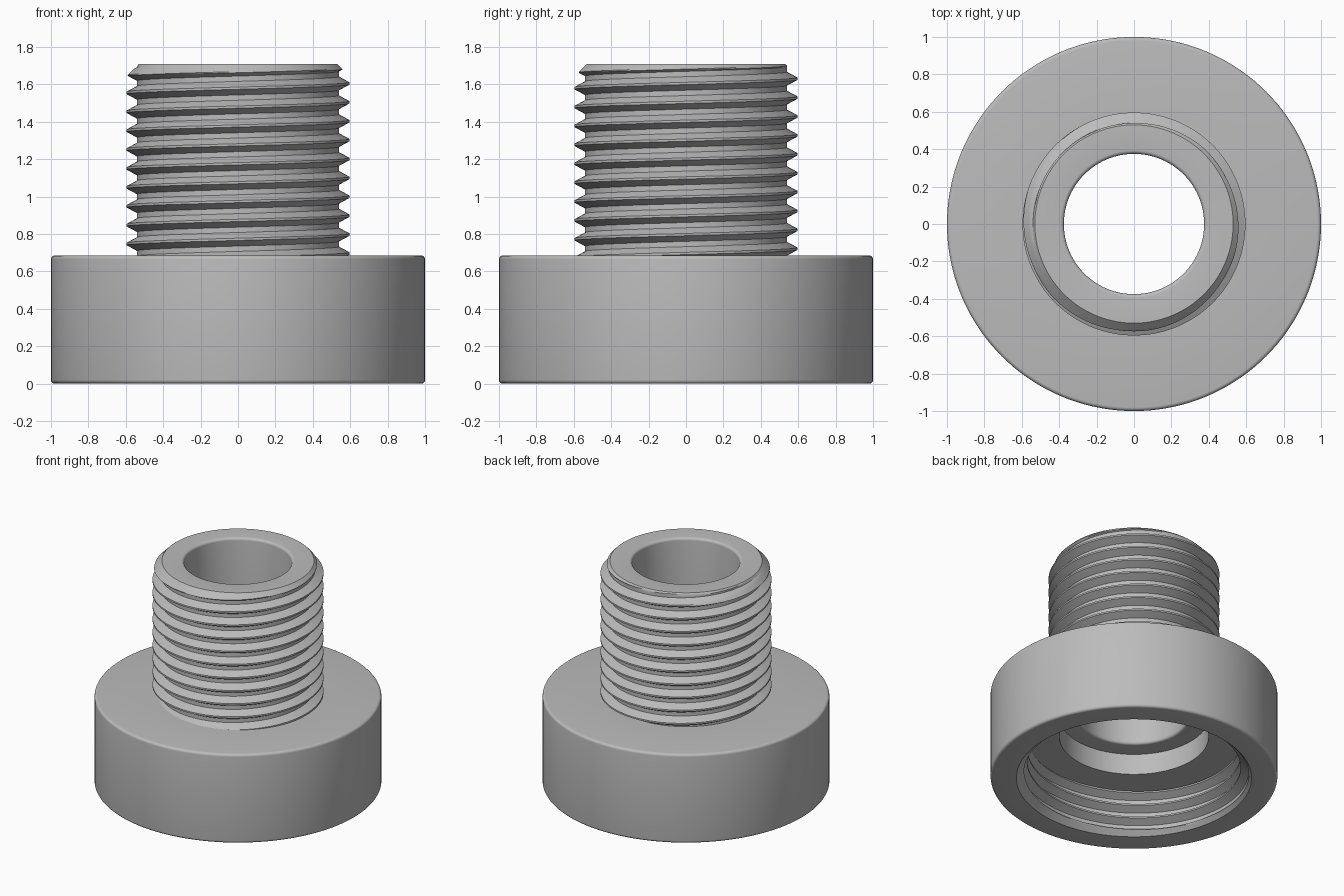
import bpy, bmesh
from math import cos, sin, pi, radians

if "Cube" in bpy.data.objects:
    bpy.data.objects.remove(bpy.data.objects["Cube"])

SEGMENTS = 144
PITCH = 0.101
HEIGHT, BASE_TOP, CEILING = 1.71, 0.685, 0.33

# Single flat colour
grey = bpy.data.materials.new("machined grey")
grey.use_nodes = True
colour = (0.5, 0.5, 0.5, 1)
grey.diffuse_color = colour
grey.node_tree.nodes["Principled BSDF"].inputs["Base Color"].default_value = colour


def sweep(name, section):
    """Skin the (radius, z) sections given for each turn fraction around z."""
    bm = bmesh.new()
    columns = []
    for s in range(SEGMENTS + 1):
        turn = s / SEGMENTS
        a = 2 * pi * turn
        columns.append([bm.verts.new((r * cos(a), r * sin(a), z))
                        for r, z in section(turn)])
    for a, b in zip(columns, columns[1:]):
        for i in range(len(a) - 1):
            bm.faces.new((a[i], b[i], b[i + 1], a[i + 1]))
    bmesh.ops.remove_doubles(bm, verts=bm.verts, dist=0.0002)
    mesh = bpy.data.meshes.new(name)
    bm.to_mesh(mesh)
    bm.free()
    mesh.materials.append(grey)
    obj = bpy.data.objects.new(name, mesh)
    bpy.context.collection.objects.link(obj)
    bpy.ops.object.select_all(action='DESELECT')
    obj.select_set(True)
    bpy.context.view_layer.objects.active = obj
    bpy.ops.object.shade_smooth_by_angle(angle=radians(28))
    return obj


def fillet(r, z, radius, start):
    """Quarter-circle of profile points about a centre."""
    return [(r + radius * cos(radians(start + t * 18)),
             z + radius * sin(radians(start + t * 18))) for t in range(6)]


def ridge(u):
    """Thread height, 0 to 1, at a phase measured from the crest."""
    u = abs((u + 0.5) % 1 - 0.5)
    return min(1, max(0, (0.36 - u) / 0.30))


# Phases of crest, flank and root points over one pitch
PHASES = [-0.36 + 0.06 * i for i in range(6)] + [0.06 * i for i in range(1, 7)] + [0.5]


def thread(crest_z, low, high, radius):
    """Helical section function clamped between two heights."""
    def section(turn):
        points = []
        first = int((low - crest_z) / PITCH) - 3
        last = int((high - crest_z) / PITCH) + 3
        for k in range(first, last):
            for ph in PHASES:
                z = crest_z + PITCH * (k + turn + ph)
                z = min(high, max(low, z))
                height = ridge((z - crest_z) / PITCH - turn)
                points.append((radius(height, z), z))
        return points
    return section


# Flanged base: bottom rim, rounded outer wall and shoulder
base = ([(0.82, 0)] + fillet(0.98, 0.02, 0.02, -90)
        + fillet(0.98, BASE_TOP - 0.02, 0.02, 0) + [(0.53, BASE_TOP)])
sweep("flanged_base", lambda turn: base)

# Bore: top lip, through hole, stepped seat and cavity ceiling
lip = [(0.53, HEIGHT)] + fillet(0.395, HEIGHT - 0.02, 0.02, 90)
seat = fillet(0.395, 0.51, 0.02, 180)
bore = lip + seat + [(0.52, 0.49), (0.52, CEILING), (0.81, CEILING)]
sweep("stepped_bore", lambda turn: bore)

# Outer thread on the stem, trimmed by a conical lead-in
outer = thread(1.605, BASE_TOP, HEIGHT,
               lambda h, z: min(0.54 + 0.056 * h, 0.53 + HEIGHT - z))
sweep("stem_outer_thread", outer)

# Inner thread of the cavity, opened by a conical lead-in
inner = thread(0.05, 0, CEILING, lambda h, z: max(0.80 - 0.056 * h, 0.82 - z))
sweep("cavity_inner_thread", lambda turn: inner(turn)[::-1])
